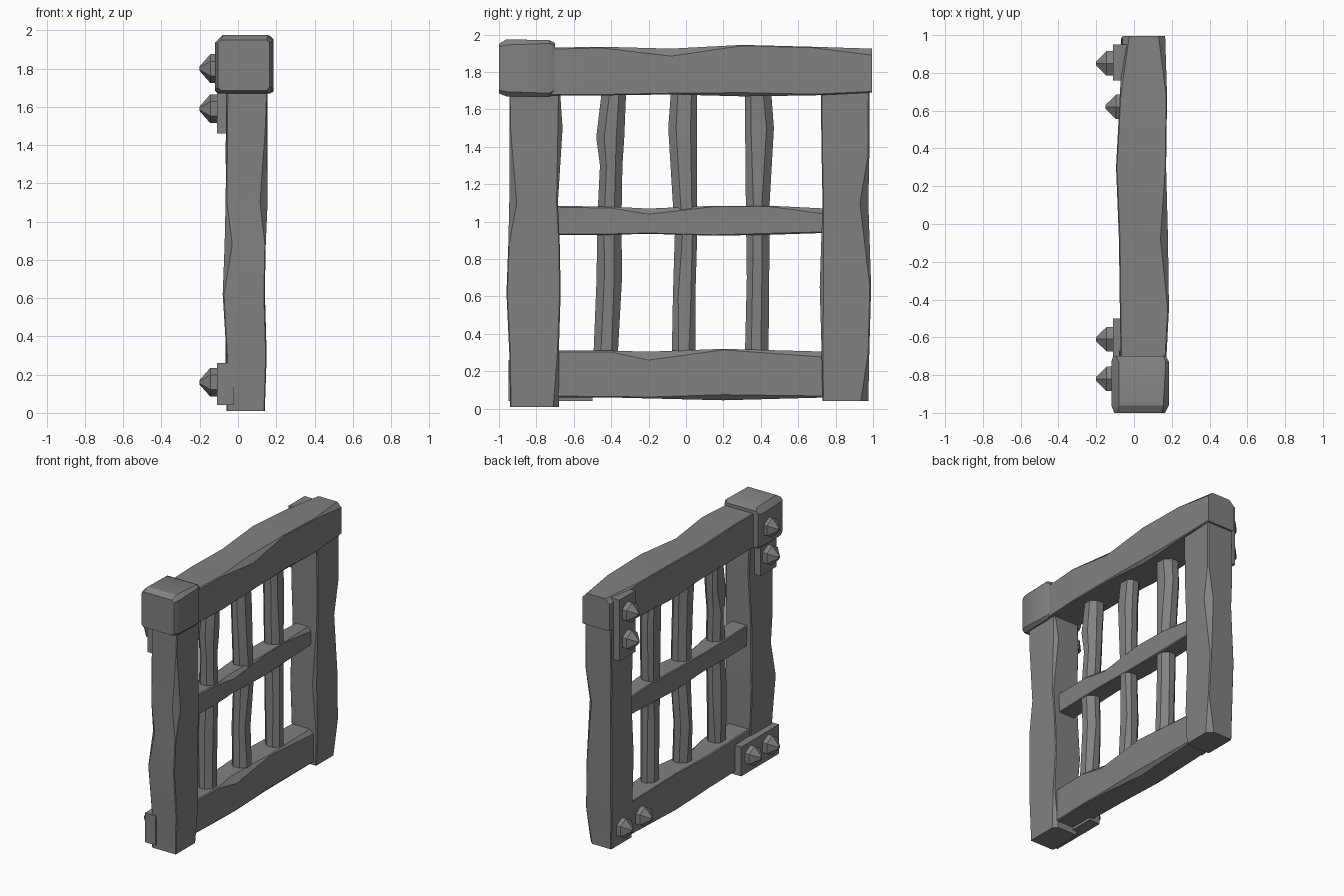
import bpy, bmesh, math, random
from mathutils import Matrix, Vector

random.seed(4)
if "Cube" in bpy.data.objects:
    bpy.data.objects.remove(bpy.data.objects["Cube"])

grey = bpy.data.materials.new("weathered grey")
grey.use_nodes = True
tone = (0.22, 0.22, 0.22, 1)
grey.diffuse_color = tone
grey.node_tree.nodes["Principled BSDF"].inputs["Base Color"].default_value = tone


def finish(bm, name, angle=30):
    bmesh.ops.recalc_face_normals(bm, faces=bm.faces)
    mesh = bpy.data.meshes.new(name)
    bm.to_mesh(mesh)
    bm.free()
    mesh.materials.append(grey)
    obj = bpy.data.objects.new(name, mesh)
    bpy.context.collection.objects.link(obj)
    bpy.ops.object.select_all(action="DESELECT")
    obj.select_set(True)
    bpy.context.view_layer.objects.active = obj
    bpy.ops.object.shade_smooth_by_angle(angle=math.radians(angle))
    return obj


def beam(name, axis, sections, cut=0.006, chips=None):
    """Hewn timber: section = (position, x min, x max, side min, side max).
    chips maps (section, corner) to a larger corner cut."""
    chips = chips or {}
    bm = bmesh.new()
    rings = []
    for i, (t, x0, x1, s0, s1) in enumerate(sections):
        ring = []
        corners = ((x0, s0, 1, 1), (x1, s0, -1, 1), (x1, s1, -1, -1), (x0, s1, 1, -1))
        for k, (x, s, dx, ds) in enumerate(corners):
            c = chips.get((i, k), cut * random.uniform(0.7, 1.3))
            pair = [(x, s + ds * c), (x + dx * c, s)]
            if k % 2:
                pair.reverse()
            for px, ps in pair:
                ring.append(bm.verts.new((px, t, ps) if axis == "y" else (px, ps, t)))
        rings.append(ring)
    for low, high in zip(rings, rings[1:]):
        for k in range(len(low)):
            n = (k + 1) % len(low)
            bm.faces.new((low[k], low[n], high[n], high[k]))
    bm.faces.new(rings[0])
    bm.faces.new(rings[-1])
    return finish(bm, name)


def plate(name, y0, y1, z0, z1):
    bm = bmesh.new()
    size = Vector((0.09, y1 - y0, z1 - z0))
    centre = Vector((-0.065, (y0 + y1) / 2, (z0 + z1) / 2))
    bmesh.ops.create_cube(bm, size=1, matrix=Matrix.Translation(centre) @ Matrix.Diagonal(size.to_4d()))
    finish(bm, name)


def stud(name, base, y, z):
    """Six-sided stud with a blunt point facing -x."""
    bm = bmesh.new()
    rings = []
    for depth, radius in ((-0.02, 0.075), (0.035, 0.075), (0.09, 0.013)):
        rings.append([bm.verts.new((base - depth, y + radius * math.sin(k * math.tau / 6),
                                    z + radius * math.cos(k * math.tau / 6))) for k in range(6)])
    for low, high in zip(rings, rings[1:]):
        for k in range(6):
            n = (k + 1) % 6
            bm.faces.new((low[k], low[n], high[n], high[k]))
    bm.faces.new(rings[0])
    bm.faces.new(rings[-1])
    finish(bm, name, 20)


# Upright posts
beam("right_post", "z", [
    (0.01, -0.06, 0.14, -0.94, -0.68),
    (0.3, -0.06, 0.15, -0.945, -0.68),
    (0.62, -0.08, 0.14, -0.96, -0.67),
    (0.88, -0.07, 0.145, -0.95, -0.675),
    (1.1, -0.065, 0.155, -0.945, -0.685),
    (1.5, -0.06, 0.15, -0.945, -0.66),
    (1.72, -0.06, 0.155, -0.945, -0.675)],
    chips={(0, 2): 0.03, (3, 0): 0.04, (4, 1): 0.04, (5, 2): 0.025})
beam("left_post", "z", [
    (0.04, -0.06, 0.14, 0.73, 0.975),
    (0.3, -0.065, 0.15, 0.725, 0.98),
    (0.65, -0.07, 0.14, 0.715, 0.99),
    (1.1, -0.06, 0.15, 0.73, 0.975),
    (1.35, -0.065, 0.155, 0.725, 0.98),
    (1.72, -0.06, 0.155, 0.72, 0.98)],
    chips={(0, 2): 0.04, (3, 2): 0.045, (2, 1): 0.02})

# Cross beams and the thinner middle rail
beam("top_beam", "y", [
    (-0.74, -0.07, 0.17, 1.675, 1.93),
    (-0.45, -0.075, 0.185, 1.675, 1.935),
    (-0.08, -0.08, 0.18, 1.68, 1.925),
    (0.3, -0.095, 0.17, 1.67, 1.945),
    (0.68, -0.075, 0.175, 1.675, 1.935),
    (0.995, -0.06, 0.165, 1.69, 1.925)],
    chips={(2, 2): 0.04, (5, 2): 0.035, (5, 3): 0.035, (3, 1): 0.02})
beam("bottom_beam", "y", [
    (-0.72, -0.05, 0.12, 0.06, 0.31),
    (-0.4, -0.06, 0.13, 0.06, 0.31),
    (-0.2, -0.06, 0.13, 0.055, 0.305),
    (0.2, -0.065, 0.125, 0.045, 0.32),
    (0.75, -0.06, 0.12, 0.06, 0.305)],
    chips={(2, 2): 0.045, (3, 1): 0.03, (4, 2): 0.03})
beam("middle_rail", "y", [
    (-0.72, -0.03, 0.1, 0.93, 1.085),
    (-0.4, -0.035, 0.11, 0.93, 1.08),
    (-0.2, -0.03, 0.105, 0.935, 1.07),
    (0.15, -0.04, 0.11, 0.925, 1.085),
    (0.45, -0.03, 0.105, 0.93, 1.085),
    (0.75, -0.03, 0.1, 0.94, 1.07)],
    chips={(2, 2): 0.03, (5, 2): 0.03})

# Block joining the top beam to the right post
beam("corner_block", "y", [
    (-1.0, -0.105, 0.165, 1.685, 1.95),
    (-0.96, -0.12, 0.185, 1.67, 1.975),
    (-0.73, -0.12, 0.185, 1.67, 1.97),
    (-0.7, -0.11, 0.17, 1.68, 1.955)],
    cut=0.02, chips={(1, 3): 0.04, (2, 3): 0.04, (1, 2): 0.03})

# Slightly crooked bars: (height, centre, half width)
bars = {
    "right_bar": [(0.28, -0.43, 0.065), (0.7, -0.41, 0.068), (1.0, -0.41, 0.065),
                  (1.3, -0.4, 0.06), (1.45, -0.405, 0.075), (1.7, -0.385, 0.065)],
    "middle_bar": [(0.28, -0.013, 0.063), (0.6, -0.01, 0.06), (0.93, 0, 0.06),
                   (1.5, -0.018, 0.077), (1.7, -0.01, 0.07)],
    "left_bar": [(0.28, 0.378, 0.063), (0.7, 0.385, 0.06), (1.08, 0.383, 0.063),
                 (1.5, 0.393, 0.077), (1.7, 0.385, 0.07)]}
for name, path in bars.items():
    rings = []
    for z, y, r in path:
        x = 0.035 + random.uniform(-0.012, 0.012)
        rings.append((z, x - 0.06, x + 0.06, y - r, y + r))
    beam(name, "z", rings, cut=0.034)

# Fixing plates and studs on the -x side
plate("upper_left_plate", 0.76, 0.95, 1.46, 1.92)
plate("upper_right_plate", -0.92, -0.73, 1.46, 1.9)
plate("lower_right_plate", -0.95, -0.5, 0.04, 0.26)
for side, y in (("left", 0.85), ("right", -0.82)):
    for level, z in (("high", 1.8), ("low", 1.59)):
        stud(f"upper_{side}_{level}_stud", -0.11, y, z)
for side, base, ys in (("left", -0.06, (0.85, 0.62)), ("right", -0.11, (-0.82, -0.61))):
    for place, y in zip(("outer", "inner"), ys):
        stud(f"lower_{side}_{place}_stud", base, y, 0.16)
